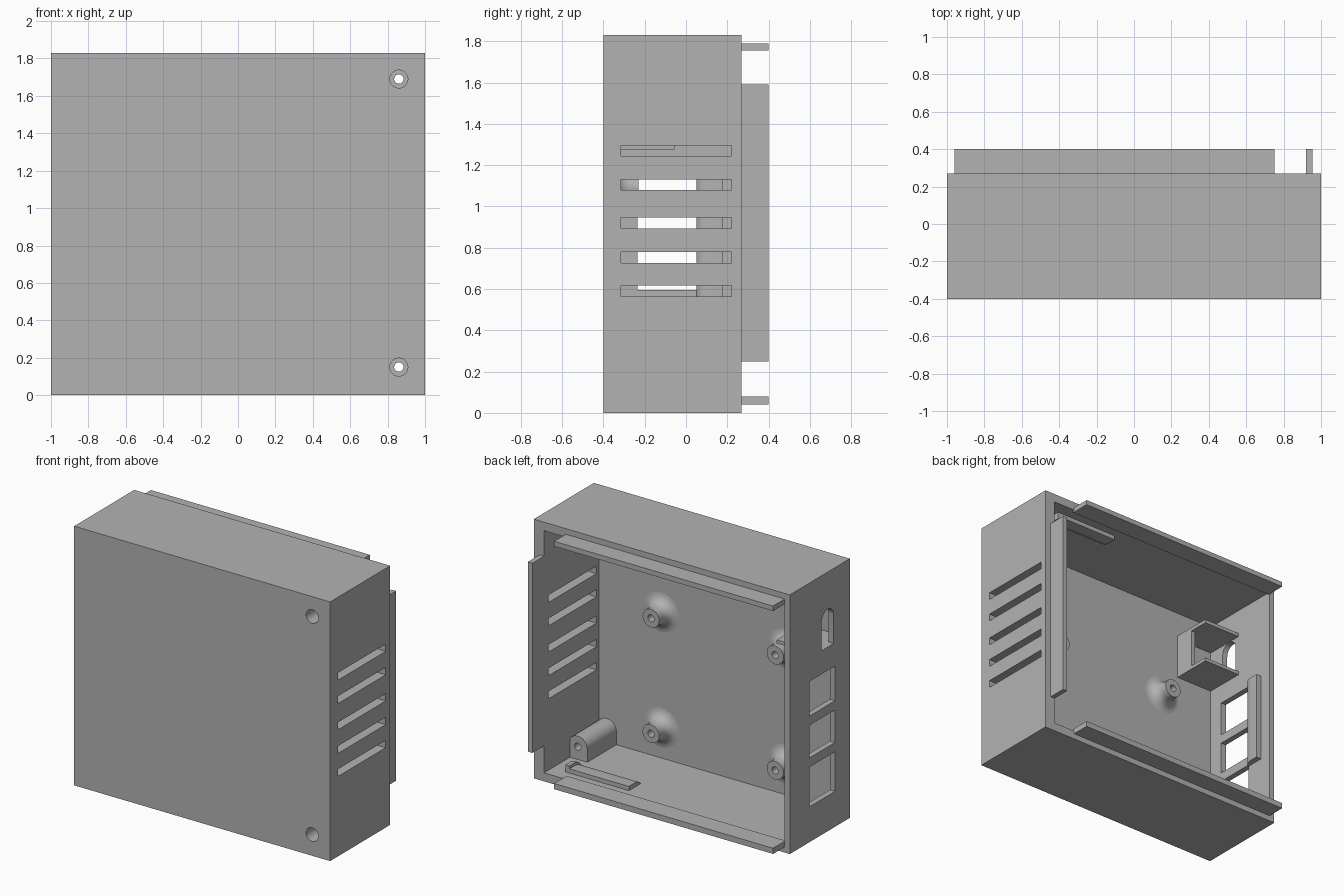
import bpy, bmesh, math

cube = bpy.data.objects.get("Cube")
if cube:
    bpy.data.objects.remove(cube, do_unlink=True)

grey = bpy.data.materials.new("case_grey")
grey.use_nodes = True
GREY = (0.448, 0.448, 0.448, 1)
grey.diffuse_color = GREY
grey.node_tree.nodes["Principled BSDF"].inputs["Base Color"].default_value = GREY

FLOOR, RIM, LIP, HEIGHT, WALL = -0.345, 0.27, 0.4, 1.83, 0.06


def finish(name, bm):
    bmesh.ops.recalc_face_normals(bm, faces=bm.faces)
    mesh = bpy.data.meshes.new(name)
    bm.to_mesh(mesh)
    bm.free()
    mesh.materials.append(grey)
    mesh.shade_smooth()
    mesh.set_sharp_from_angle(angle=math.radians(35))
    obj = bpy.data.objects.new(name, mesh)
    bpy.context.collection.objects.link(obj)
    return obj


def prism(name, points, axis, lo, hi):
    """Extrude a flat outline along one axis."""
    i = "xyz".index(axis)
    bm = bmesh.new()

    def vert(p, h):
        co = list(p)
        co.insert(i, h)
        return bm.verts.new(co)

    face = bm.faces.new([vert(p, lo) for p in points])
    ext = bmesh.ops.extrude_face_region(bm, geom=[face])["geom"]
    for v in ext:
        if isinstance(v, bmesh.types.BMVert):
            v.co[i] = hi
    return finish(name, bm)


def rect(a0, a1, b0, b1):
    return [(a0, b0), (a1, b0), (a1, b1), (a0, b1)]


def arc(a, b, r, start=0, end=360, n=32):
    count = n if end - start == 360 else n + 1
    angles = [math.radians(start + (end - start) * k / n) for k in range(count)]
    return [(a + r * math.cos(t), b + r * math.sin(t)) for t in angles]


def lathe(name, x, z, profile, n=32):
    """Spin a closed (radius, y) profile about an axis along y."""
    bm = bmesh.new()
    rings = []
    for k in range(n):
        t = 2 * math.pi * k / n
        rings.append([bm.verts.new((x + r * math.cos(t), y, z + r * math.sin(t)))
                      for r, y in profile])
    for k in range(n):
        a, b = rings[k], rings[(k + 1) % n]
        for j in range(len(profile)):
            m = (j + 1) % len(profile)
            bm.faces.new((a[j], a[m], b[m], b[j]))
    return finish(name, bm)


def cut(obj, cutters):
    """Subtract cutters and bake the result."""
    for c in cutters:
        mod = obj.modifiers.new("cut", "BOOLEAN")
        mod.operation, mod.solver, mod.object = "DIFFERENCE", "EXACT", c
    bpy.context.view_layer.update()
    deps = bpy.context.evaluated_depsgraph_get()
    mesh = bpy.data.meshes.new_from_object(obj.evaluated_get(deps))
    obj.modifiers.clear()
    obj.data = mesh
    mesh.shade_smooth()
    mesh.set_sharp_from_angle(angle=math.radians(35))


# Case shell and its openings
shell = prism("case_shell", rect(-1, 1, 0, HEIGHT), "y", -0.4, RIM)
cutters = [prism("cavity", rect(-0.96, 0.92, WALL, HEIGHT - WALL), "y", FLOOR, 1)]
for z in (0.59, 0.753, 0.92, 1.105, 1.27):
    cutters.append(prism("vent", rect(-0.315, 0.22, z - 0.026, z + 0.026), "x", 0.8, 1.2))
for z0, z1 in ((0.25, 0.53), (0.595, 0.825), (0.89, 1.135)):
    cutters.append(prism("port", rect(-0.235, 0.05, z0, z1), "x", -1.2, -0.9))
plug = [(-0.22, 1.3), (-0.085, 1.3)] + arc(-0.1525, 1.5, 0.0675, 0, 180, 12)
cutters.append(prism("plug_hole", plug, "x", -1.2, -0.9))

# Screw posts with stepped bores, one in each right hand corner
screw_z = (0.15, HEIGHT - 0.14)
bores = []
for z in screw_z:
    bores.append(prism("bore", arc(0.86, z, 0.025), "y", -1, 0.1))
    bores.append(prism("counterbore", arc(0.86, z, 0.048), "y", -1, -0.15))
cut(shell, cutters + bores)

for label, z, wall, start in (("lower", screw_z[0], 0.05, 0),
                              ("upper", screw_z[1], HEIGHT - 0.05, 180)):
    outline = arc(0.86, z, 0.075, start, start + 180, 20)
    outline += [(outline[-1][0], wall), (outline[0][0], wall)]
    post = prism(label + "_screw_post", outline, "y", FLOOR - 0.005, -0.02)
    cut(post, bores)

for c in cutters + bores:
    bpy.data.objects.remove(c, do_unlink=True)

# Locating lips around the open back
prism("side_lip", rect(0.92, 0.955, 0.25, 1.59), "y", RIM - 0.01, LIP)
prism("bottom_lip", rect(-0.96, 0.75, 0.04, 0.08), "y", RIM - 0.01, LIP)
prism("top_lip", rect(-0.96, 0.75, HEIGHT - 0.075, HEIGHT - 0.04), "y", RIM - 0.01, LIP)

# Board standoffs with flared feet
flare = [(0.14 - 0.075 * math.sin(math.radians(a)),
          FLOOR + 0.075 * (1 - math.cos(math.radians(a)))) for a in range(90, -1, -15)]
standoff = [(0.025, FLOOR - 0.01), (0.025, -0.23), (0.065, -0.23)]
standoff += flare + [(0.14, FLOOR - 0.01)]
for x in (-0.535, 0.435):
    for z in (0.275, 1.09):
        lathe("standoff", x, z, standoff)

# Plug housing on the port wall
prism("plug_shelf_lower", rect(-0.97, -0.67, FLOOR - 0.01, -0.055), "z", 1.275, 1.3)
prism("plug_shelf_upper", rect(-0.97, -0.67, FLOOR - 0.01, -0.055), "z", 1.57, 1.595)
prism("plug_stop", rect(-0.7, -0.67, FLOOR - 0.01, -0.2), "z", 1.29, 1.58)

# Latch ridges inside the walls
def ridge(base, height):
    curve = arc(0.12, 0, 1, 180, 90, 8)
    pts = [(0.12 + (a - 0.12) * 0.07, base + height * b) for a, b in curve]
    return pts + [(0.18, base + height), (0.18, base)]


prism("port_wall_ridge", [(x, y) for y, x in ridge(-0.965, 0.045)], "z", 0.52, 1.16)
for label, base, sign in (("bottom", WALL - 0.005, 1), ("top", HEIGHT - WALL + 0.005, -1)):
    prism(label + "_ridge", ridge(base, sign * 0.035), "x", 0.32, 0.81)
    prism(label + "_ridge_stop", ridge(base, sign * 0.055), "x", 0.785, 0.815)
